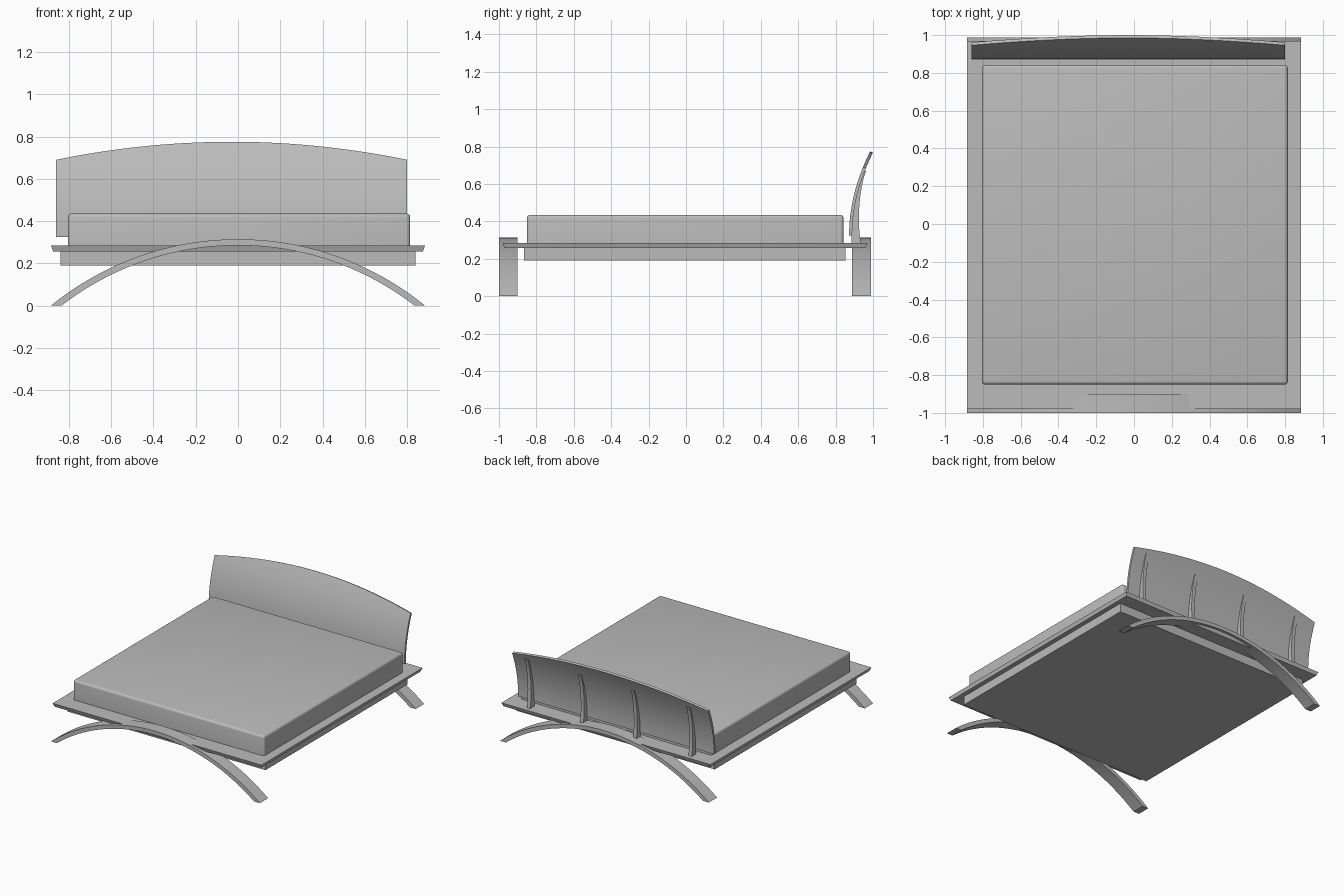
import bpy, bmesh, math
from mathutils import Vector

if "Cube" in bpy.data.objects:
    bpy.data.objects.remove(bpy.data.objects["Cube"])

grey = bpy.data.materials.new("plain grey")
grey.diffuse_color = (0.5, 0.5, 0.5, 1)
grey.use_nodes = True
grey.node_tree.nodes["Principled BSDF"].inputs["Base Color"].default_value = grey.diffuse_color


def finish(name, bm):
    """Turn a bmesh into a named object with smooth shading and sharp edges."""
    bmesh.ops.recalc_face_normals(bm, faces=bm.faces)
    mesh = bpy.data.meshes.new(name)
    bm.to_mesh(mesh)
    bm.free()
    mesh.materials.append(grey)
    ob = bpy.data.objects.new(name, mesh)
    bpy.context.collection.objects.link(ob)
    bpy.ops.object.select_all(action='DESELECT')
    ob.select_set(True)
    bpy.context.view_layer.objects.active = ob
    bpy.ops.object.shade_smooth_by_angle(angle=math.radians(30))
    return ob


def strip_prism(name, side_a, side_b, offset):
    """Solid band between two matching rows of points, extruded by offset."""
    bm = bmesh.new()
    a = [bm.verts.new(p) for p in side_a]
    b = [bm.verts.new(p) for p in side_b]
    faces = [bm.faces.new((a[i], a[i + 1], b[i + 1], b[i])) for i in range(len(a) - 1)]
    new = bmesh.ops.extrude_face_region(bm, geom=faces, use_keep_orig=True)["geom"]
    bmesh.ops.translate(bm, vec=Vector(offset),
                        verts=[g for g in new if isinstance(g, bmesh.types.BMVert)])
    return finish(name, bm)


def box(name, x, y, z, taper=0.0, bevel=0.0):
    """Box from ranges; taper pulls the bottom edge inward."""
    bm = bmesh.new()
    bmesh.ops.create_cube(bm, size=1)
    for v in bm.verts:
        s = [1 if c > 0 else 0 for c in v.co]
        t = 0 if s[2] else taper
        v.co = ((x[0] + t, x[1] - t)[s[0]], (y[0] + t, y[1] - t)[s[1]], z[s[2]])
    if bevel:
        edges = [e for e in bm.edges if max(v.co.z for v in e.verts) > z[0] + 0.01]
        bmesh.ops.bevel(bm, geom=edges, offset=bevel, segments=4, profile=0.5,
                        affect='EDGES')
    return finish(name, bm)


# Platform, base box under it, and the mattress
box("platform", (-0.885, 0.885), (-0.98, 0.97), (0.257, 0.284), taper=0.01)
box("base_box", (-0.84, 0.84), (-0.867, 0.852), (0.19, 0.258))
box("mattress", (-0.805, 0.815), (-0.85, 0.842), (0.283, 0.435), bevel=0.018)


# Arched legs at foot and head
def arc(half, top, y, n=40):
    r = (half * half + top * top) / (2 * top)
    a = math.asin(half / r)
    return [(r * math.sin(t), y, max(0, top - r + r * math.cos(t)))
            for t in (a * (2 * i / n - 1) for i in range(n + 1))]


for name, y in (("front_arch_leg", -1.0), ("back_arch_leg", 0.888)):
    strip_prism(name, arc(0.885, 0.314, y), arc(0.835, 0.285, y), (0, 0.1, 0))


# Headboard: leans back in a curve, with an arched top edge
def lean(z):
    return 0.872 + 0.113 * ((z - 0.325) / 0.45) ** 2


bm = bmesh.new()
NX, NZ = 28, 14
grid = []
for i in range(NX + 1):
    x = -0.86 + 1.66 * i / NX
    top = 0.775 - 0.085 * ((x + 0.03) / 0.83) ** 2
    zs = [0.325 + (top - 0.325) * j / NZ for j in range(NZ + 1)]
    grid.append([bm.verts.new((x, lean(z), z)) for z in zs])
for i in range(NX):
    for j in range(NZ):
        bm.faces.new((grid[i][j], grid[i + 1][j], grid[i + 1][j + 1], grid[i][j + 1]))
# Thickness is added behind the front surface
front = list(bm.faces)
new = bmesh.ops.extrude_face_region(bm, geom=front, use_keep_orig=True)["geom"]
for v in new:
    if isinstance(v, bmesh.types.BMVert):
        slope = 2 * 0.113 * (v.co.z - 0.325) / 0.45 ** 2
        v.co += Vector((0, 1, -slope)).normalized() * 0.0165
finish("headboard", bm)

# Curved struts that carry the headboard
heights = [0.325 + 0.345 * i / 10 for i in range(11)]
for k, x in enumerate((-0.69, -0.22, 0.23, 0.68)):
    inner, outer = [(x - 0.014, 0.884, 0.28)], [(x - 0.014, 0.936, 0.28)]
    for i, z in enumerate(heights):
        y = lean(z) + 0.012
        depth = 0.045 - 0.032 * min(1, i / 9)
        inner.append((x - 0.014, y, z))
        outer.append((x - 0.014, y + depth, z))
    strip_prism(f"headboard_strut_{k + 1}", inner, outer, (0.028, 0, 0))
